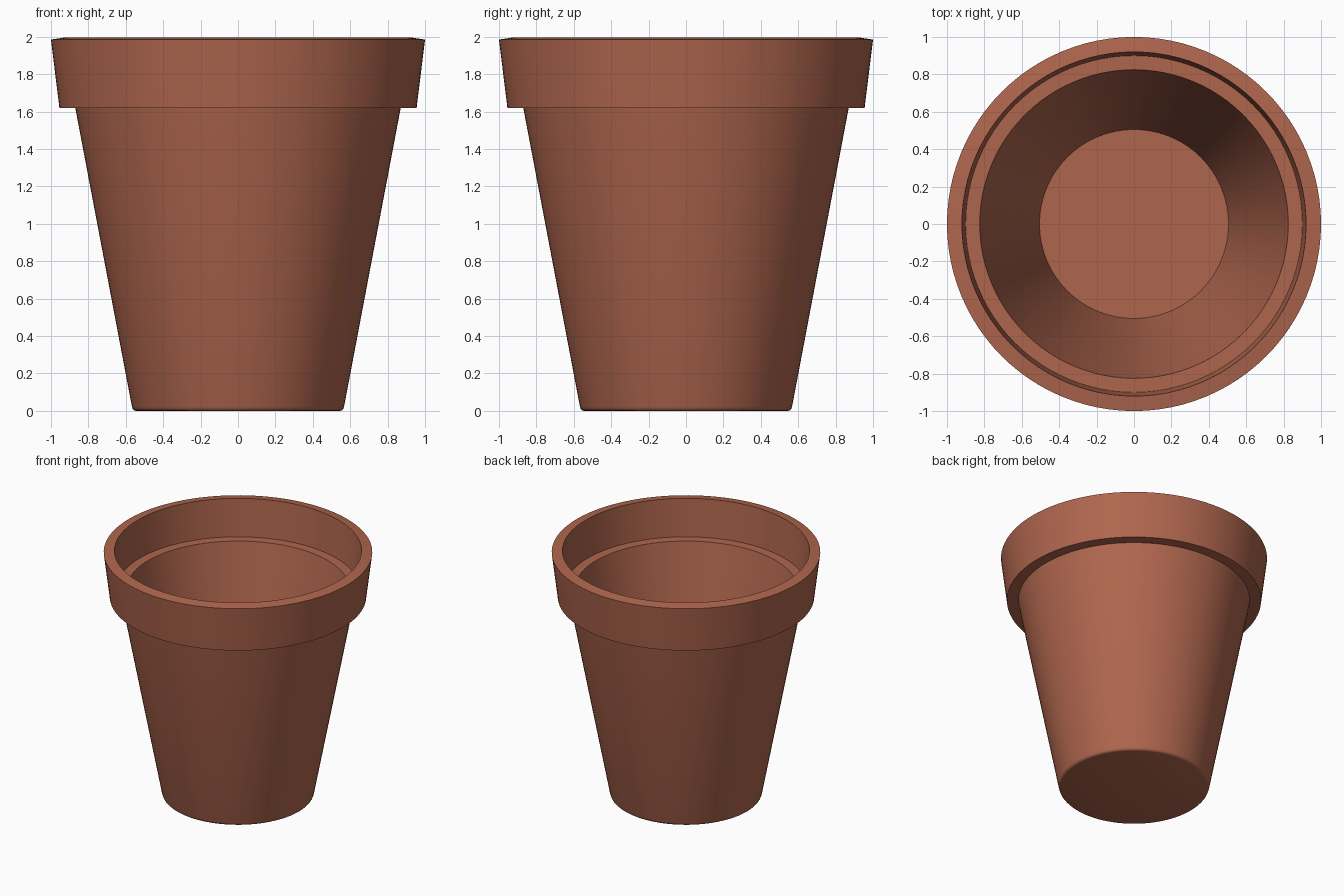
import bpy
import bmesh
import math

cube = bpy.data.objects.get("Cube")
if cube:
    bpy.data.objects.remove(cube, do_unlink=True)

terracotta = bpy.data.materials.new("terracotta")
terracotta.use_nodes = True
colour = (0.43, 0.133, 0.076, 1)
terracotta.diffuse_color = colour
terracotta.node_tree.nodes["Principled BSDF"].inputs["Base Color"].default_value = colour


def lathe(name, profile, steps=96):
    """Revolve a (radius, height) profile about the z axis."""
    bm = bmesh.new()
    verts = [bm.verts.new((r, 0, z)) for r, z in profile]
    edges = [bm.edges.new(pair) for pair in zip(verts, verts[1:])]
    bmesh.ops.spin(bm, geom=verts + edges, cent=(0, 0, 0), axis=(0, 0, 1),
                   angle=math.tau, steps=steps)
    bmesh.ops.remove_doubles(bm, verts=bm.verts, dist=0.0005)
    bmesh.ops.recalc_face_normals(bm, faces=bm.faces)
    mesh = bpy.data.meshes.new(name)
    bm.to_mesh(mesh)
    bm.free()
    mesh.materials.append(terracotta)
    obj = bpy.data.objects.new(name, mesh)
    bpy.context.collection.objects.link(obj)
    bpy.ops.object.select_all(action='DESELECT')
    obj.select_set(True)
    bpy.context.view_layer.objects.active = obj
    bpy.ops.object.shade_smooth_by_angle(angle=math.radians(35))
    return obj


# Outside: flat base, rounded foot, tapered wall
outside = [(0, 0), (0.545, 0), (0.556, 0.003), (0.563, 0.011), (0.567, 0.022), (0.87, 1.62)]
# Flared collar with a gently sloped lip
collar = [(0.955, 1.62), (1.0, 1.985), (0.92, 1.997)]
# Inside: ledge behind the collar, tapered wall, floor
inside = [(0.9, 1.69), (0.825, 1.69), (0.505, 0.07), (0, 0.07)]

lathe("flower_pot", outside + collar + inside)
